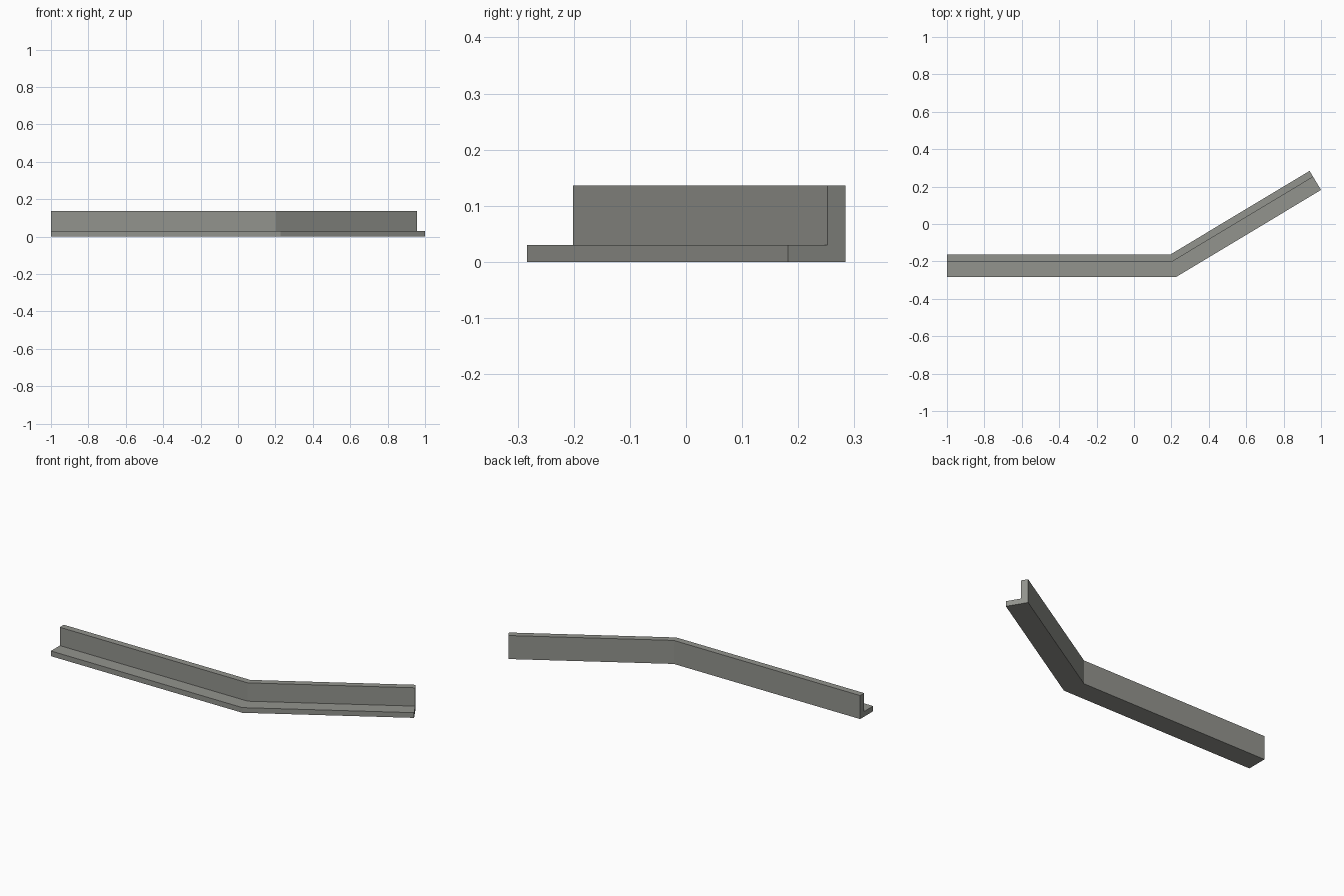
import bpy, bmesh, math
from mathutils import Vector

if "Cube" in bpy.data.objects:
    bpy.data.objects.remove(bpy.data.objects["Cube"])

ANGLE = math.radians(31.0)        # bend of the right-hand leg
FRONT = -0.283                    # y of the front edge
BEND_X, LEFT, RIGHT = 0.226, -1.0, 1.0

mat = bpy.data.materials.new("warm_grey")
mat.diffuse_color = (0.29, 0.295, 0.27, 1)
mat.use_nodes = True
mat.node_tree.nodes["Principled BSDF"].inputs["Base Color"].default_value = mat.diffuse_color

# L-shaped cross-section: (offset back from front edge, height)
profile = [(0, 0), (0.119, 0), (0.119, 0.136), (0.0815, 0.136),
           (0.0815, 0.03), (0, 0.03)]

# Path of the front edge, each with the sideways direction of its cut (mitred at the bend)
leg = (RIGHT - BEND_X) / math.cos(ANGLE)
stations = [
    (Vector((LEFT, FRONT, 0)), Vector((0, 1, 0))),
    (Vector((BEND_X, FRONT, 0)), Vector((-math.tan(ANGLE / 2), 1, 0))),
    (Vector((RIGHT, FRONT + leg * math.sin(ANGLE), 0)),
     Vector((-math.sin(ANGLE), math.cos(ANGLE), 0))),
]

# Sweep the profile along the path and cap both ends
bm = bmesh.new()
rings = [[bm.verts.new(p + side * d + Vector((0, 0, h))) for d, h in profile]
         for p, side in stations]
n = len(profile)
for a, b in zip(rings, rings[1:]):
    for i in range(n):
        j = (i + 1) % n
        bm.faces.new((a[i], a[j], b[j], b[i]))
bm.faces.new(rings[0])
bm.faces.new(rings[-1])
bmesh.ops.recalc_face_normals(bm, faces=bm.faces)

mesh = bpy.data.meshes.new("bent_angle_rail")
bm.to_mesh(mesh)
bm.free()
mesh.materials.append(mat)
bpy.context.collection.objects.link(bpy.data.objects.new("bent_angle_rail", mesh))
